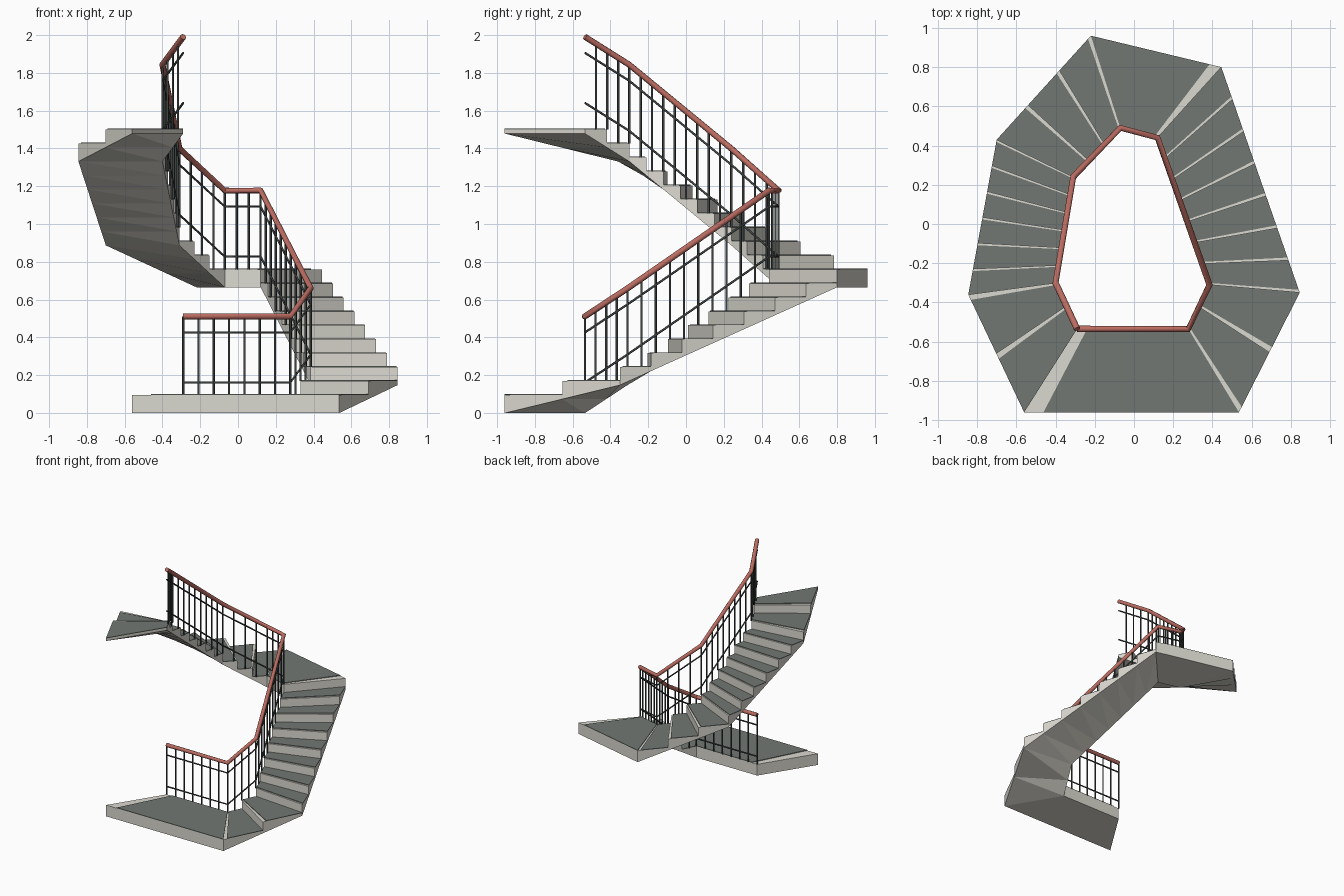
import bpy, bmesh, math
from mathutils import Vector

cube = bpy.data.objects.get("Cube")
if cube:
    bpy.data.objects.remove(cube, do_unlink=True)

RISE = 0.074       # height of one step
FIRST = 0.094      # height of the lower landing
THICK = 0.095      # depth of slab below the nosing line
STRIP = 0.09       # bare fraction at the front of each tread
PLATE = 0.005

# Plan corners in walking order
OUTER = [(-.56, -.96), (.535, -.96), (.845, -.35), (.445, .80),
         (-.22, .96), (-.70, .43), (-.845, -.36), (-.56, -.96)]
INNER = [(-.29, -.535), (.277, -.535), (.385, -.31), (.12, .44),
         (-.07, .49), (-.31, .24), (-.40, -.30), (-.29, -.535)]
STEPS = [1, 2, 7, 1, 3, 6, 2]        # treads in each straight part
BARS = [7, 4, 10, 3, 4, 9, 4]        # balusters in each straight part
LANDINGS = (0, 3)


def material(name, rgb, rough=0.7):
    m = bpy.data.materials.new(name)
    m.use_nodes = True
    m.diffuse_color = (*rgb, 1)
    bsdf = m.node_tree.nodes["Principled BSDF"]
    bsdf.inputs["Base Color"].default_value = (*rgb, 1)
    bsdf.inputs["Roughness"].default_value = rough
    return m


concrete = material("pale concrete", (.71, .695, .63))
nosing_grey = material("nosing grey", (.50, .49, .44))
slate = material("grey green tread", (.165, .187, .168))
steel = material("dark steel", (.05, .058, .056))
red = material("red handrail", (.50, .15, .12))


def add_object(name, mesh, *mats):
    mesh.materials.clear()
    for mat in mats:
        mesh.materials.append(mat)
    ob = bpy.data.objects.new(name, mesh)
    bpy.context.collection.objects.link(ob)
    return ob


def finish(bm, name, *mats):
    mesh = bpy.data.meshes.new(name)
    bm.to_mesh(mesh)
    bm.free()
    return add_object(name, mesh, *mats)


def lerp(a, b, t):
    return Vector(a).lerp(Vector(b), t)


def at(p, z):
    return Vector((p[0], p[1], z))


def face(bm, *points):
    return bm.faces.new([bm.verts.new(p) for p in points])


# Nosing height at each corner: flat on landings, rising on flights
nosing = [FIRST]
for i, n in enumerate(STEPS):
    climb = 0 if i in LANDINGS else n
    nosing.append(nosing[-1] + climb * RISE)

# Every tread: outer and inner edges, tread height, soffit heights
treads = []
for i, n in enumerate(STEPS):
    for k in range(n):
        a, b = k / n, (k + 1) / n
        treads.append(dict(
            o0=lerp(OUTER[i], OUTER[i + 1], a), o1=lerp(OUTER[i], OUTER[i + 1], b),
            i0=lerp(INNER[i], INNER[i + 1], a), i1=lerp(INNER[i], INNER[i + 1], b),
            top=nosing[i] + k * RISE,
            b0=nosing[i] + (nosing[i + 1] - nosing[i]) * a - THICK,
            b1=nosing[i] + (nosing[i + 1] - nosing[i]) * b - THICK))

# Stair slab: tops, risers, sides and a soffit folded into triangles
bm = bmesh.new()
previous = treads[0]["b0"]
for t in treads:
    o0, o1, i0, i1, top, b0, b1 = (t[k] for k in ("o0", "o1", "i0", "i1", "top", "b0", "b1"))
    face(bm, at(o0, top), at(o1, top), at(i1, top), at(i0, top)).material_index = 1
    face(bm, at(o0, b0), at(i0, b0), at(o1, b1))
    face(bm, at(i0, b0), at(i1, b1), at(o1, b1))
    face(bm, at(o0, b0), at(o1, b1), at(o1, top), at(o0, top))
    face(bm, at(i0, b0), at(i0, top), at(i1, top), at(i1, b1))
    if top - previous > RISE / 2:
        face(bm, at(o0, previous), at(o0, top), at(i0, top), at(i0, previous))
    previous = top
face(bm, at(o1, b1), at(i1, b1), at(i1, top), at(o1, top))
finish(bm, "stair_slab", concrete, nosing_grey)

# Thin tread coverings, set back from each nosing
bm = bmesh.new()
for t in treads:
    plan = [lerp(t["o0"], t["o1"], STRIP), t["o1"], t["i1"], lerp(t["i0"], t["i1"], STRIP)]
    low = [bm.verts.new(at(p, t["top"])) for p in plan]
    high = [bm.verts.new(at(p, t["top"] + PLATE)) for p in plan]
    bm.faces.new(high)
    bm.faces.new(low[::-1])
    for k in range(4):
        j = (k + 1) % 4
        bm.faces.new((low[k], low[j], high[j], high[k]))
finish(bm, "tread_coverings", slate)


# Rails: round tubes following the inner edge above the nosing line
def rail(name, height, radius, mat):
    curve = bpy.data.curves.new(name, "CURVE")
    curve.dimensions = "3D"
    curve.bevel_depth = radius
    curve.bevel_resolution = 2
    curve.use_fill_caps = True
    spline = curve.splines.new("POLY")
    spline.points.add(len(INNER) - 1)
    for point, p, z in zip(spline.points, INNER, nosing):
        point.co = (*p, z + height, 1)
    helper = bpy.data.objects.new(name + "_path", curve)
    bpy.context.collection.objects.link(helper)
    graph = bpy.context.evaluated_depsgraph_get()
    mesh = bpy.data.meshes.new_from_object(helper.evaluated_get(graph))
    bpy.data.objects.remove(helper, do_unlink=True)
    ob = add_object(name, mesh, mat)
    bpy.context.view_layer.objects.active = ob
    ob.select_set(True)
    bpy.ops.object.shade_smooth_by_angle(angle=math.radians(50))
    ob.select_set(False)


RAIL = 0.417
rail("handrail", RAIL, .0165, red)
rail("upper_guard_rail", RAIL - .085, .006, steel)
rail("lower_guard_rail", RAIL - .35, .006, steel)

# Balusters: from the tread below up to the handrail
bm = bmesh.new()
for i, count in enumerate(BARS):
    for k in range(count):
        f = k / count
        p = lerp(INNER[i], INNER[i + 1], f)
        foot = nosing[i] + math.floor(f * STEPS[i] + .001) * RISE
        head = nosing[i] + (nosing[i + 1] - nosing[i]) * f + RAIL
        made = bmesh.ops.create_cone(bm, cap_ends=True, segments=10, radius1=.006,
                                     radius2=.006, depth=head - foot)
        bmesh.ops.translate(bm, verts=made["verts"], vec=at(p, (foot + head) / 2))
for f in bm.faces:
    f.smooth = len(f.verts) == 4
for e in bm.edges:
    e.smooth = all(len(f.verts) == 4 for f in e.link_faces)
finish(bm, "balusters", steel)
